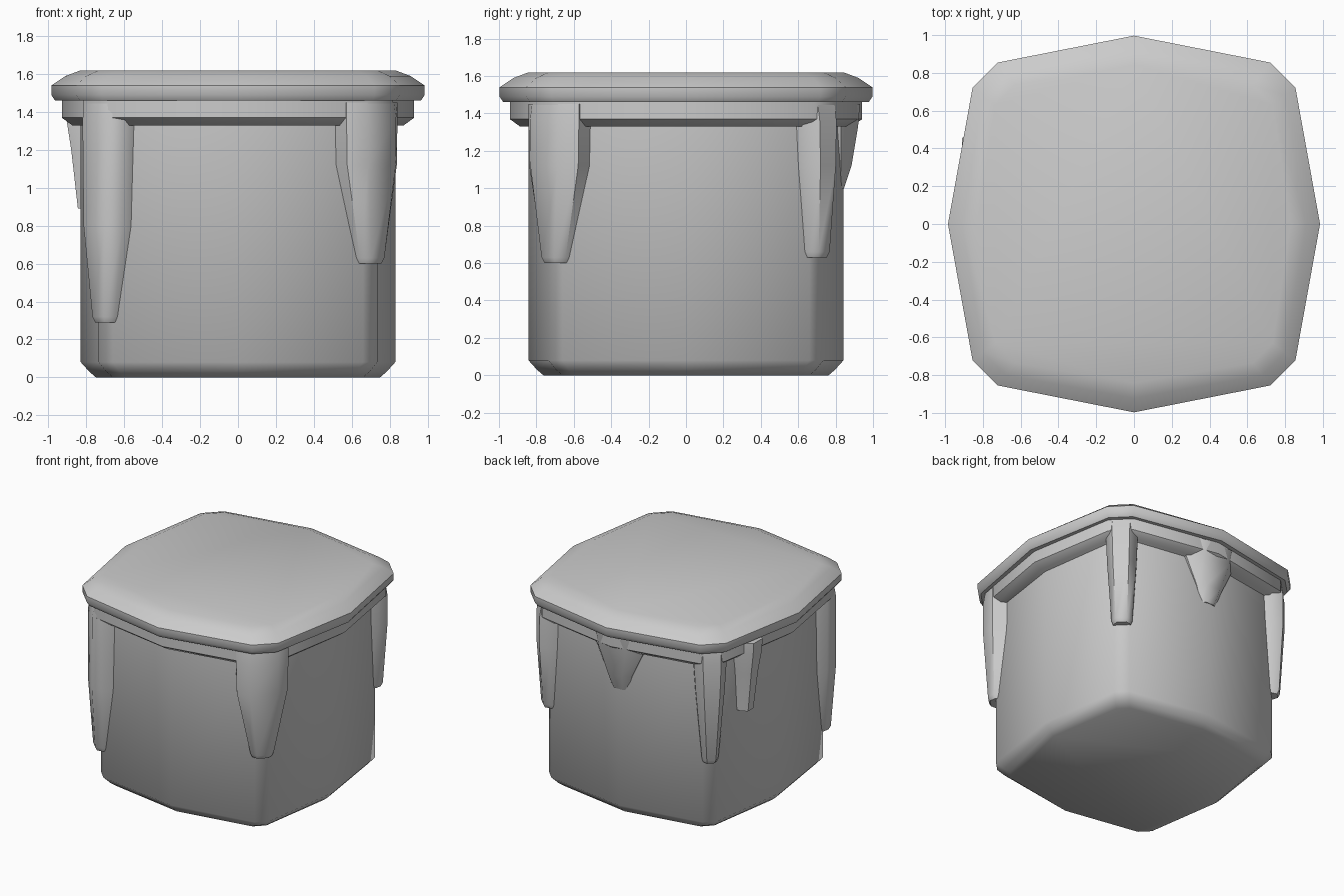
import bpy, bmesh, math
from math import radians, sin, cos

if "Cube" in bpy.data.objects:
    bpy.data.objects.remove(bpy.data.objects["Cube"])


def loft(name, rings):
    """Skin a closed solid through equal-length rings, listed bottom to top."""
    bm = bmesh.new()
    loops = [[bm.verts.new(p) for p in ring] for ring in rings]
    n = len(loops[0])
    for lo, hi in zip(loops, loops[1:]):
        for i in range(n):
            j = (i + 1) % n
            bm.faces.new((lo[i], lo[j], hi[j], hi[i]))
    bm.faces.new(loops[0][::-1])
    bm.faces.new(loops[-1])
    bmesh.ops.recalc_face_normals(bm, faces=bm.faces)
    mesh = bpy.data.meshes.new(name)
    bm.to_mesh(mesh)
    bm.free()
    obj = bpy.data.objects.new(name, mesh)
    bpy.context.collection.objects.link(obj)
    bpy.ops.object.select_all(action='DESELECT')
    obj.select_set(True)
    bpy.context.view_layer.objects.active = obj
    bpy.ops.object.shade_smooth_by_angle(angle=radians(50))
    return obj


def plan(z, mid, far, near):
    """Bulged square with cut corners: side middles at mid, corners (far, near)."""
    my = mid + 0.012
    quarter = [(mid, 0), (far, near), (near, far), (0, my),
               (-near, far), (-far, near)]
    return [(x, y, z) for x, y in quarter + [(-x, -y) for x, y in quarter]]


def drip(name, angle, side, rings):
    """Tapered icing drip; rings are (z, half width, inner, edge, outer depth)."""
    a = radians(angle)

    def place(d, s, z):
        s += side
        return (d * cos(a) - s * sin(a), d * sin(a) + s * cos(a), z)
    out = []
    for z, w, inner, edge, outer in rings:
        section = [(inner, -w * .9), (edge, -w), (outer, -w * .55),
                   (outer, w * .55), (edge, w), (inner, w * .9)]
        out.append([place(d, s, z) for d, s in section])
    return loft(name, out)


def corner_drip(name, angle, tip, bend, w_tip, w_bend, w_top):
    drip(name, angle, 0, [
        (tip, w_tip * .85, .94, .99, 1.03),
        (tip + .03, w_tip, .92, .995, 1.045),
        (bend, w_bend, .88, 1.0, 1.075),
        (1.36, w_top, .88, 1.0, 1.075),
        (1.45, w_top, .88, 1.0, 1.06)])


# Body
loft("body", [plan(0, .75, .66, .59), plan(.03, .785, .695, .625),
              plan(.08, .83, .735, .66), plan(1.42, .83, .735, .66)])

# Icing band under the lid
loft("icing_band", [plan(1.33, .875, .77, .66), plan(1.37, .93, .815, .685),
                    plan(1.47, .93, .815, .685)])

# Lid
loft("lid", [plan(1.46, .965, .835, .71), plan(1.49, .985, .855, .72),
             plan(1.54, .985, .855, .72), plan(1.59, .91, .80, .68),
             plan(1.62, .83, .735, .63)])

# Corner drips
corner_drip("front_right_drip", -45, .60, 1.12, .085, .185, .19)
corner_drip("front_left_drip", -135, .29, .80, .075, .14, .155)
corner_drip("back_right_drip", 45, .63, 1.12, .075, .105, .115)
corner_drip("back_left_drip", 135, .56, 1.12, .06, .105, .12)

# Side drips
drip("back_drip", 90, 0, [
    (1.0, .07, .78, .82, .845), (1.12, .11, .76, .83, .885),
    (1.33, .21, .74, .83, .92), (1.45, .24, .74, .83, .93)])
drip("left_drip", 180, -.40, [
    (.89, .06, .73, .80, .845), (1.20, .08, .72, .82, .88),
    (1.36, .10, .71, .83, .905), (1.45, .10, .71, .83, .91)])
